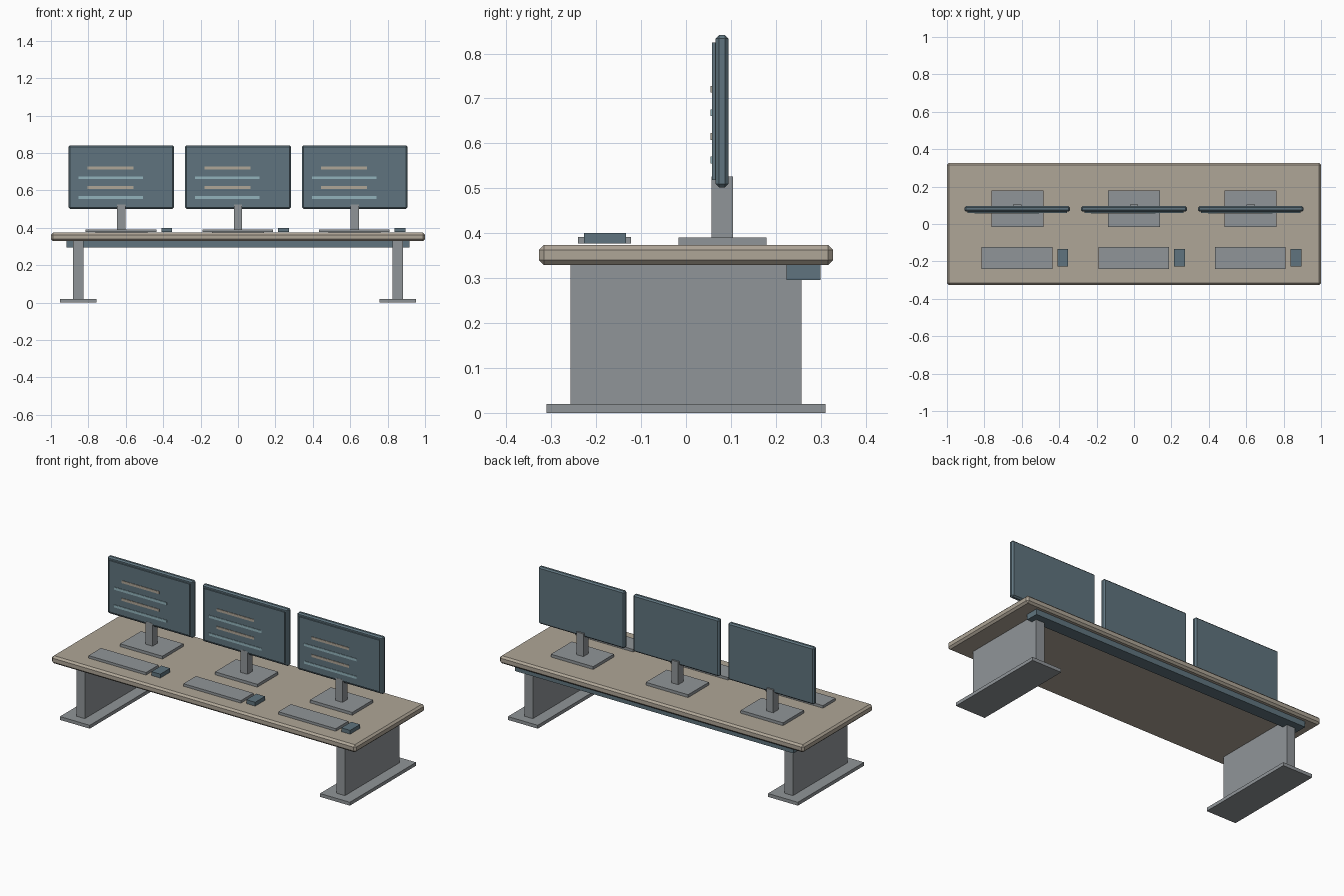
import bpy

if "Cube" in bpy.data.objects:
    bpy.data.objects.remove(bpy.data.objects["Cube"], do_unlink=True)


def material(name, rgb):
    mat = bpy.data.materials.new(name)
    mat.use_nodes = True
    colour = (*rgb, 1)
    mat.diffuse_color = colour
    mat.node_tree.nodes["Principled BSDF"].inputs["Base Color"].default_value = colour
    return mat


wood = material("warm wood", (0.43, 0.38, 0.31))
metal = material("grey metal", (0.28, 0.30, 0.315))
slate = material("dark slate", (0.115, 0.175, 0.21))
pale_blue = material("pale blue", (0.29, 0.45, 0.50))


def box(name, x, y, z, mat, bevel=0):
    """Box from (min, max) ranges on each axis, optionally chamfered."""
    ranges = (x, y, z)
    bpy.ops.mesh.primitive_cube_add(size=1, location=[(a + b) / 2 for a, b in ranges])
    obj = bpy.context.object
    obj.name = name
    obj.scale = [b - a for a, b in ranges]
    bpy.ops.object.transform_apply(location=False, rotation=False, scale=True)
    obj.data.materials.append(mat)
    if bevel:
        mod = obj.modifiers.new("chamfer", "BEVEL")
        mod.width = bevel
        mod.segments = 1
    return obj


def around(centre, width):
    return (centre - width / 2, centre + width / 2)


# Table top and cable tray
box("table_top", (-1, 1), (-0.327, 0.327), (0.329, 0.374), wood, 0.011)
box("cable_tray", (-0.916, 0.916), (0.224, 0.299), (0.296, 0.33), slate)

# Panel legs on flat feet
for side, sx in (("left", 1), ("right", -1)):
    box(side + "_leg", around(sx * 0.855, 0.056), (-0.257, 0.257), (0.02, 0.33), metal)
    box(side + "_foot", around(sx * 0.855, 0.196), (-0.311, 0.311), (0, 0.02), metal)

# Three identical workstations
for place, cx in (("right", -0.624), ("middle", 0), ("left", 0.624)):
    box(place + "_stand_base", around(cx, 0.278), (-0.017, 0.179), (0.373, 0.391), metal)
    box(place + "_stand_neck", around(cx, 0.045), (0.057, 0.105), (0.391, 0.526), metal)
    box(place + "_monitor", around(cx, 0.566), (0.066, 0.095), (0.502, 0.841), slate, 0.008)
    box(place + "_screen", around(cx, 0.53), (0.058, 0.067), (0.518, 0.824), slate)

    # Lines on the screen, alternating long and short
    for i in range(4):
        mat, width = ((pale_blue, 0.345), (wood, 0.246))[i % 2]
        box(f"{place}_screen_line_{i + 1}", around(cx - 0.057, width),
            (0.055, 0.059), around(0.563 + i * 0.0525, 0.015), mat)

    # Keyboard and mouse
    box(place + "_keyboard", around(cx - 0.002, 0.378), (-0.24, -0.122), (0.377, 0.392), metal)
    box(place + "_mouse", around(cx + 0.243, 0.058), (-0.227, -0.134), (0.377, 0.4), slate)
